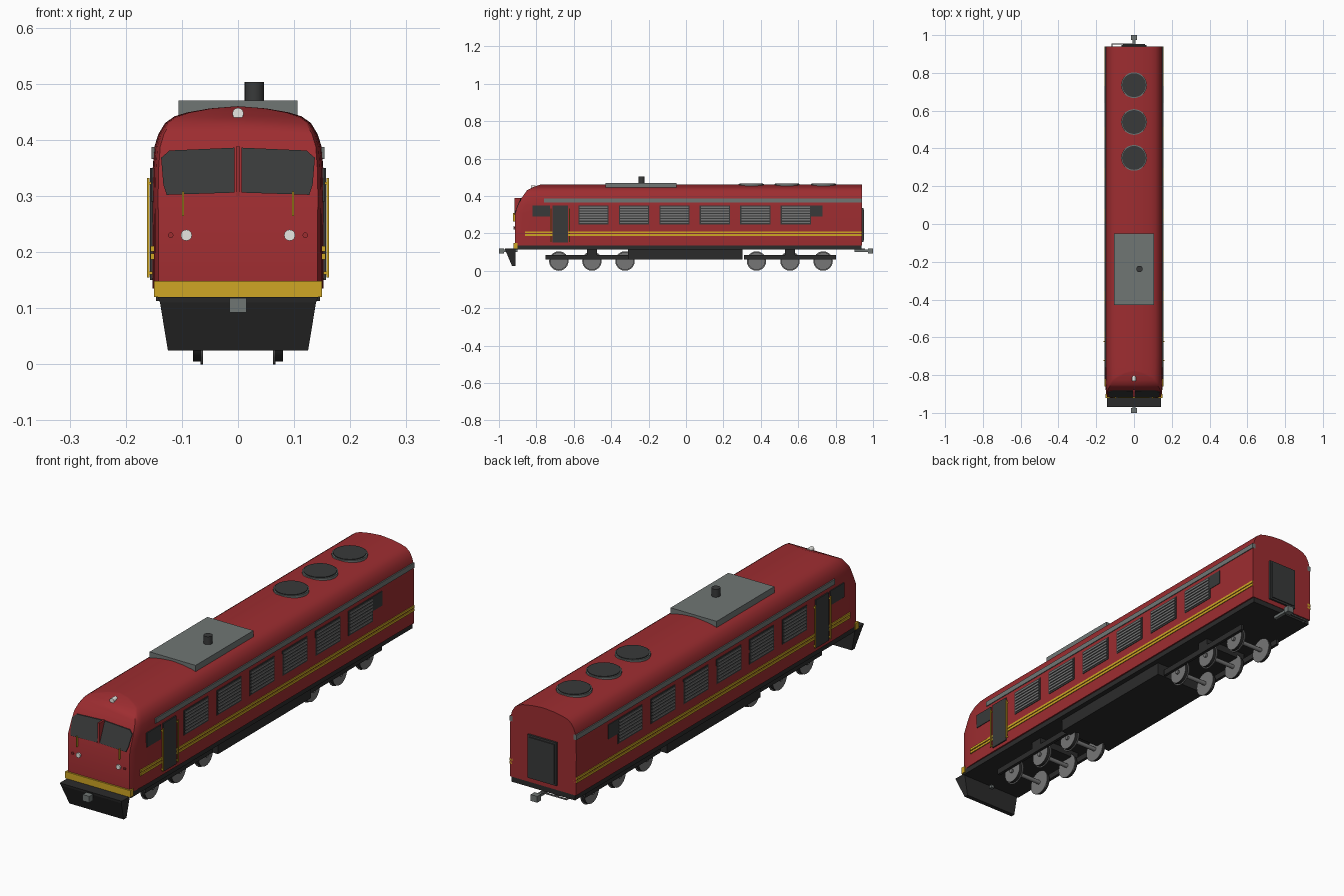
import bpy, bmesh, math
from mathutils import Matrix, Vector

cube = bpy.data.objects.get("Cube")
if cube:
    bpy.data.objects.remove(cube)


def material(name, r, g, b):
    m = bpy.data.materials.new(name)
    m.use_nodes = True
    m.diffuse_color = (r, g, b, 1)
    m.node_tree.nodes["Principled BSDF"].inputs["Base Color"].default_value = (r, g, b, 1)
    return m


RED = material("body red", .34, .026, .03)
YELLOW = material("stripe yellow", .62, .38, .018)
BLACK = material("chassis black", .024, .024, .024)
DARK = material("dark glass", .04, .042, .042)
GREY = material("roof grey", .16, .18, .175)
STEEL = material("wheel steel", .18, .18, .18)
WHITE = material("lamp white", .8, .8, .76)


def finish(name, bm, *mats):
    bmesh.ops.recalc_face_normals(bm, faces=bm.faces)
    mesh = bpy.data.meshes.new(name)
    bm.to_mesh(mesh)
    bm.free()
    for m in mats:
        mesh.materials.append(m)
    ob = bpy.data.objects.new(name, mesh)
    bpy.context.collection.objects.link(ob)
    return ob


def smooth(ob, angle=35):
    bpy.ops.object.select_all(action='DESELECT')
    ob.select_set(True)
    bpy.context.view_layer.objects.active = ob
    bpy.ops.object.shade_smooth_by_angle(angle=math.radians(angle))


def boxes(name, mat, spans):
    """One object from boxes given as ((x0, x1), (y0, y1), (z0, z1))."""
    bm = bmesh.new()
    for span in spans:
        mid = Vector([(a + b) / 2 for a, b in span])
        size = [abs(b - a) for a, b in span]
        bmesh.ops.create_cube(bm, size=1, matrix=Matrix.Translation(mid) @ Matrix.Diagonal((*size, 1)))
    return finish(name, bm, mat)


def side_boxes(name, mat, x, spans):
    """Boxes given as (y span, z span), repeated on both sides."""
    return boxes(name, mat, [((s * x[0], s * x[1]), y, z) for s in (-1, 1) for y, z in spans])


def cylinder(name, mat, centre, radius, depth, axis='Z', sides=24, rim=None):
    turn = {'X': Matrix.Rotation(math.pi / 2, 4, 'Y'),
            'Y': Matrix.Rotation(math.pi / 2, 4, 'X'), 'Z': Matrix()}[axis]
    bm = bmesh.new()
    bmesh.ops.create_cone(bm, cap_ends=True, segments=sides, radius1=radius, radius2=radius,
                          depth=depth, matrix=Matrix.Translation(centre) @ turn)
    if rim:
        for f in bm.faces:
            f.material_index = int(len(f.verts) == 4)
    ob = finish(name, bm, mat, rim or mat)
    smooth(ob)
    return ob


# Body shell: a rounded section lofted into a raked nose
SECTION = [(.152, .135), (.153, .305), (.152, .35), (.149, .388), (.142, .41),
           (.13, .43), (.113, .442), (.09, .449), (.05, .456)]
NOSE = [(.305, -.915), (.388, -.88), (.43, -.85), (.45, -.81), (.46, -.78)]
REAR, SHOULDER = .94, -.7


def nose_y(z):
    if z <= NOSE[0][0]:
        return NOSE[0][1]
    for (z0, y0), (z1, y1) in zip(NOSE, NOSE[1:]):
        if z <= z1:
            return y0 + (y1 - y0) * (z - z0) / (z1 - z0)
    return NOSE[-1][1]


outline = SECTION + [(0, .46)] + [(-x, z) for x, z in reversed(SECTION)]
bm = bmesh.new()
rings = [[bm.verts.new((x, REAR, z)) for x, z in outline]]
for t, width in ((0, 1), (.5, .995), (.8, .982), (.93, .962), (1, .93)):
    rings.append([bm.verts.new((x * width, SHOULDER + (nose_y(z) - SHOULDER) * t, z)) for x, z in outline])
n = len(outline)
for a, b in zip(rings, rings[1:]):
    for i in range(n):
        j = (i + 1) % n
        bm.faces.new((a[i], a[j], b[j], b[i]))
bm.faces.new(rings[0])
front = rings[-1]
for i in range(n // 2 - 1):
    bm.faces.new((front[i], front[i + 1], front[n - 2 - i], front[n - 1 - i]))
bm.faces.new(front[n // 2 - 1:n // 2 + 2])
smooth(finish("body_shell", bm, RED), 40)

# Windscreen panes lying on the raked front
for side, word in ((1, "left"), (-1, "right")):
    bm = bmesh.new()
    pane = [(.006, .306), (.127, .302), (.133, .32), (.137, .368), (.122, .381), (.006, .386)]
    face = bm.faces.new([bm.verts.new((side * x, nose_y(z) - .004, z)) for x, z in pane])
    out = bmesh.ops.extrude_face_region(bm, geom=[face])["geom"]
    bmesh.ops.translate(bm, vec=(0, .008, 0), verts=[v for v in out if isinstance(v, bmesh.types.BMVert)])
    finish(word + "_windscreen", bm, DARK)
boxes("windscreen_post", RED, [((-.004, .004), (-.917, -.87), (.3, .388))])

# Front fittings
boxes("buffer_band", YELLOW, [((-.15, .15), (-.922, -.9), (.12, .148))])
side_boxes("wipers", YELLOW, (.096, .1), [((-.924, -.91), (.264, .308))])
for side, word in ((1, "left"), (-1, "right")):
    cylinder(word + "_headlight", WHITE, (side * .092, -.915, .23), .01, .012, 'Y', 12)
    cylinder(word + "_marker_lamp", RED, (side * .12, -.915, .23), .005, .01, 'Y', 12)
cylinder("roof_headlight", WHITE, (0, -.817, .447), .01, .026, 'Y', 12)

# Plough: tapered wedge under the nose
bm = bmesh.new()
levels = [(.025, .125, -.93), (.11, .139, -.966), (.12, .143, -.968)]
loops = [[bm.verts.new(p) for p in ((-w, y, z), (w, y, z), (w, -.912, z), (-w, -.912, z))]
         for z, w, y in levels]
for a, b in zip(loops, loops[1:]):
    for i in range(4):
        bm.faces.new((a[i], a[i - 1], b[i - 1], b[i]))
bm.faces.new(loops[0])
bm.faces.new(loops[-1])
finish("plough", bm, BLACK)

# Chassis and tank
boxes("chassis", BLACK, [((-.146, .146), (-.912, .938), (.113, .138))])
boxes("fuel_tank", BLACK, [((-.125, .125), (-.31, .302), (.06, .115))])

# Couplers and uncoupling lever
for s, word in ((-1, "front"), (1, "rear")):
    boxes(word + "_coupler", GREY, [((-.015, .015), (s * .974, s), (.092, .118)),
                                    ((-.007, .007), (s * .9, s * .98), (.101, .113))])
boxes("uncoupling_lever", STEEL, [((-.12, 0), (.951, .956), (.113, .118)),
                                  ((-.12, -.115), (.93, .956), (.113, .118))])

# Rear door
boxes("rear_door", DARK, [((-.066, .066), (.93, .948), (.155, .335))])
boxes("rear_door_panel", DARK, [((-.058, .058), (.94, .952), (.163, .327))])

# Side stripes, doors, windows and handrails
side_boxes("yellow_stripes", YELLOW, (.14, .1555),
           [((-.86, REAR), (.201, .211)), ((-.86, REAR), (.187, .197))])
side_boxes("grey_stripes", GREY, (.14, .154), [((-.76, REAR), (.366, .387))])
side_boxes("cab_doors", DARK, (.14, .157), [((-.715, -.63), (.15, .35))])
side_boxes("side_windows", DARK, (.14, .155), [((-.82, -.728), (.29, .35)), ((.64, .73), (.29, .35))])
side_boxes("handrails", YELLOW, (.158, .162), [((y - .003, y + .003), (.155, .332)) for y in (-.722, -.622)])
side_boxes("handrail_brackets", YELLOW, (.145, .161),
           [((y - .002, y + .002), (z, z + .005)) for y in (-.722, -.622) for z in (.16, .32)])

# Louvred grilles
grilles = [-.495 + i * .2165 for i in range(6)]
side_boxes("grille_backs", DARK, (.14, .1545), [((y - .081, y + .081), (.247, .35)) for y in grilles])
side_boxes("grille_slats", STEEL, (.14, .157),
           [((y - .075, y + .075), (.255 + k * .0135, .262 + k * .0135)) for y in grilles for k in range(7)])

# Roof equipment
boxes("roof_hatch", GREY, [((-.106, .106), (-.43, -.05), (.44, .47))])
cylinder("exhaust", DARK, (.029, -.238, .482), .017, .042)
for i, y in enumerate((.35, .54, .735)):
    cylinder(f"fan_rim_{i}", GREY, (0, y, .455), .068, .018, sides=32)
    cylinder(f"fan_{i}", DARK, (0, y, .458), .063, .019, sides=32)

# Bogies with three axles each
for word, axles in (("front", (-.68, -.503, -.326)), ("rear", (.377, .556, .733))):
    mid = axles[1]
    side_boxes(word + "_bogie_frame", BLACK, (.088, .1), [((mid - .247, mid + .247), (.06, .085))])
    boxes(word + "_bogie_bolster", BLACK, [((-.1, .1), (mid - .027, mid + .027), (.083, .118))])
    for i, y in enumerate(axles):
        cylinder(f"{word}_axle_{i}", STEEL, (0, y, .052), .009, .176, 'X', 12)
        for s in (-1, 1):
            tag = f"{word}_{i}_{'left' if s > 0 else 'right'}"
            cylinder("wheel_" + tag, STEEL, (s * .073, y, .052), .047, .014, 'X', 24, BLACK)
            cylinder("flange_" + tag, STEEL, (s * .0645, y, .052), .052, .004, 'X', 24)
